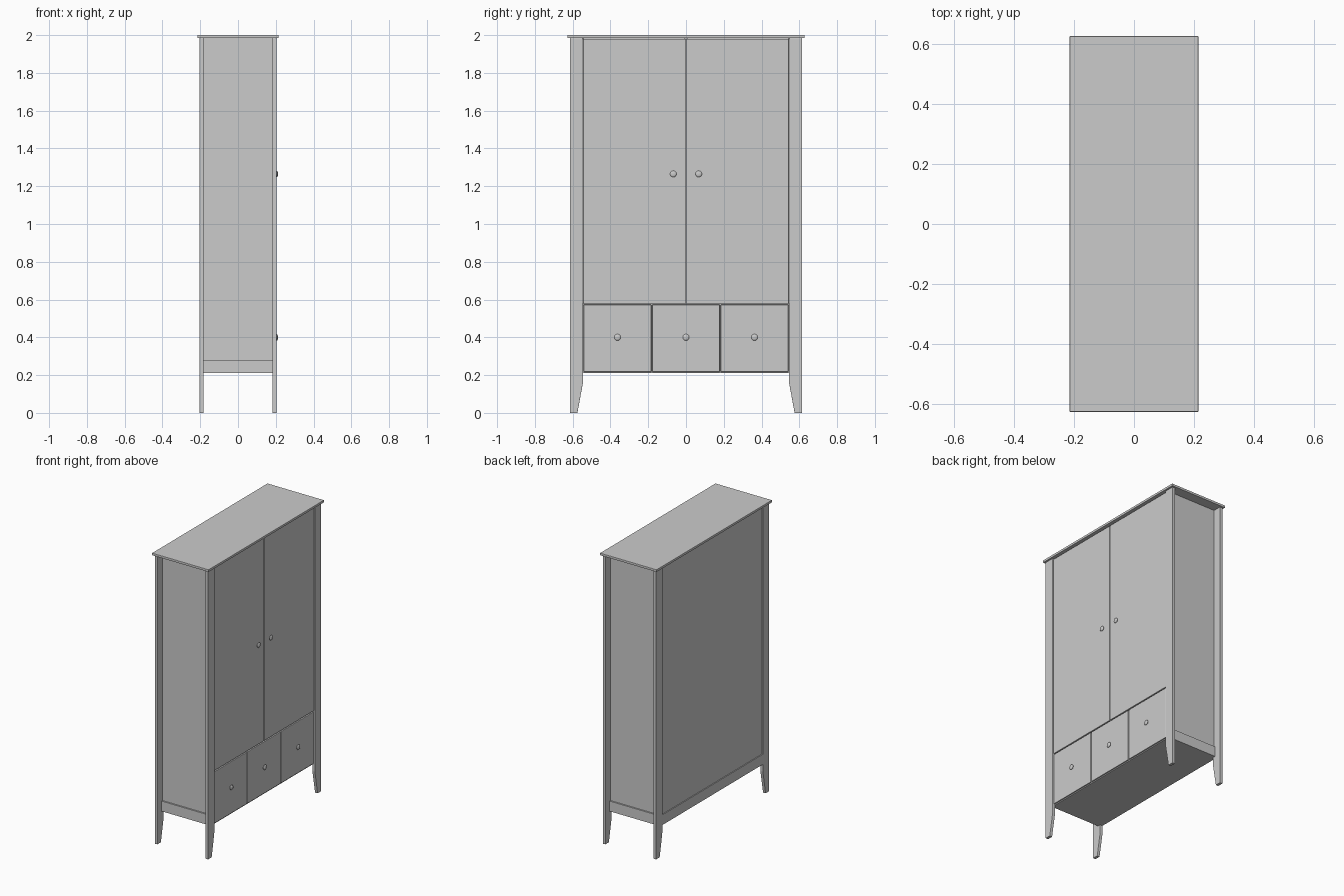
import bpy, bmesh, math

if "Cube" in bpy.data.objects:
    bpy.data.objects.remove(bpy.data.objects["Cube"])


def finish(name, bm, bevel=0.0):
    bmesh.ops.recalc_face_normals(bm, faces=bm.faces)
    mesh = bpy.data.meshes.new(name)
    bm.to_mesh(mesh)
    bm.free()
    ob = bpy.data.objects.new(name, mesh)
    bpy.context.collection.objects.link(ob)
    if bevel:
        mod = ob.modifiers.new("edge_bevel", 'BEVEL')
        mod.width = bevel
        mod.segments = 2
    return ob


def box(name, x, y, z, bevel=0.0):
    """Box from (min, max) pairs on each axis."""
    bm = bmesh.new()
    bmesh.ops.create_cube(bm, size=1)
    for v in bm.verts:
        for i, (a, b) in enumerate((x, y, z)):
            v.co[i] = a if v.co[i] < 0 else b
    return finish(name, bm, bevel)


def post(name, sx, sy):
    """Full-height corner board with a tapered foot."""
    profile = [(0.615, 0), (0.615, 1.984), (0.546, 1.984), (0.546, 0.16), (0.55, 0.135), (0.575, 0)]
    bm = bmesh.new()
    face = bm.faces.new([bm.verts.new((sx * 0.183, sy * y, z)) for y, z in profile])
    ext = bmesh.ops.extrude_face_region(bm, geom=[face])
    for v in ext["geom"]:
        if isinstance(v, bmesh.types.BMVert):
            v.co.x = sx * 0.203
    return finish(name, bm, 0.0015)


def knob(name, y, z):
    """Small turned knob, lathed around the x axis."""
    profile = [(0.193, 0.009), (0.199, 0.009), (0.202, 0.0155), (0.206, 0.017), (0.209, 0.0145), (0.211, 0.009)]
    n = 24
    bm = bmesh.new()
    rings = [[bm.verts.new((x, y + r * math.cos(2 * math.pi * k / n), z + r * math.sin(2 * math.pi * k / n)))
              for k in range(n)] for x, r in profile]
    for a, b in zip(rings, rings[1:]):
        for k in range(n):
            bm.faces.new((a[k], a[(k + 1) % n], b[(k + 1) % n], b[k]))
    bm.faces.new(rings[0])
    bm.faces.new(rings[-1])
    ob = finish(name, bm)
    bpy.ops.object.select_all(action='DESELECT')
    ob.select_set(True)
    bpy.context.view_layer.objects.active = ob
    bpy.ops.object.shade_smooth_by_angle(angle=math.radians(50))


# Top board
box("top_board", (-0.215, 0.215), (-0.627, 0.627), (1.984, 2.0), 0.002)

# Corner posts, side panels and side rails
for sy, side in ((-1, "left"), (1, "right")):
    post("front_post_" + side, 1, sy)
    post("back_post_" + side, -1, sy)
    box("side_panel_" + side, (-0.184, 0.184), sorted((sy * 0.54, sy * 0.557)), (0.21, 1.984))
    box("side_rail_" + side, (-0.184, 0.184), sorted((sy * 0.55, sy * 0.567)), (0.21, 0.28))

# Back, base and inner boards
box("back_panel", (-0.196, -0.184), (-0.547, 0.547), (0.27, 1.984))
box("back_rail", (-0.202, -0.184), (-0.547, 0.547), (0.21, 0.28))
box("base_board", (-0.19, 0.19), (-0.547, 0.547), (0.21, 0.222))
box("middle_shelf", (-0.184, 0.175), (-0.54, 0.54), (0.567, 0.583))
box("centre_divider", (-0.184, 0.175), (-0.008, 0.008), (0.583, 1.984))
for s, side in ((-1, "left"), (1, "right")):
    box("drawer_divider_" + side, (-0.184, 0.175), (s * 0.181 - 0.008, s * 0.181 + 0.008), (0.22, 0.57))

# Doors
for s, side in ((-1, "left"), (1, "right")):
    box("door_" + side, (0.178, 0.198), sorted((s * 0.003, s * 0.544)), (0.579, 1.979), 0.003)
    knob("door_knob_" + side, s * 0.067, 1.265)

# Drawers
for i in (-1, 0, 1):
    c = i * 0.3627
    box(f"drawer_front_{i + 2}", (0.178, 0.198), (c - 0.179, c + 0.179), (0.217, 0.573), 0.003)
    knob(f"drawer_knob_{i + 2}", c, 0.40)
